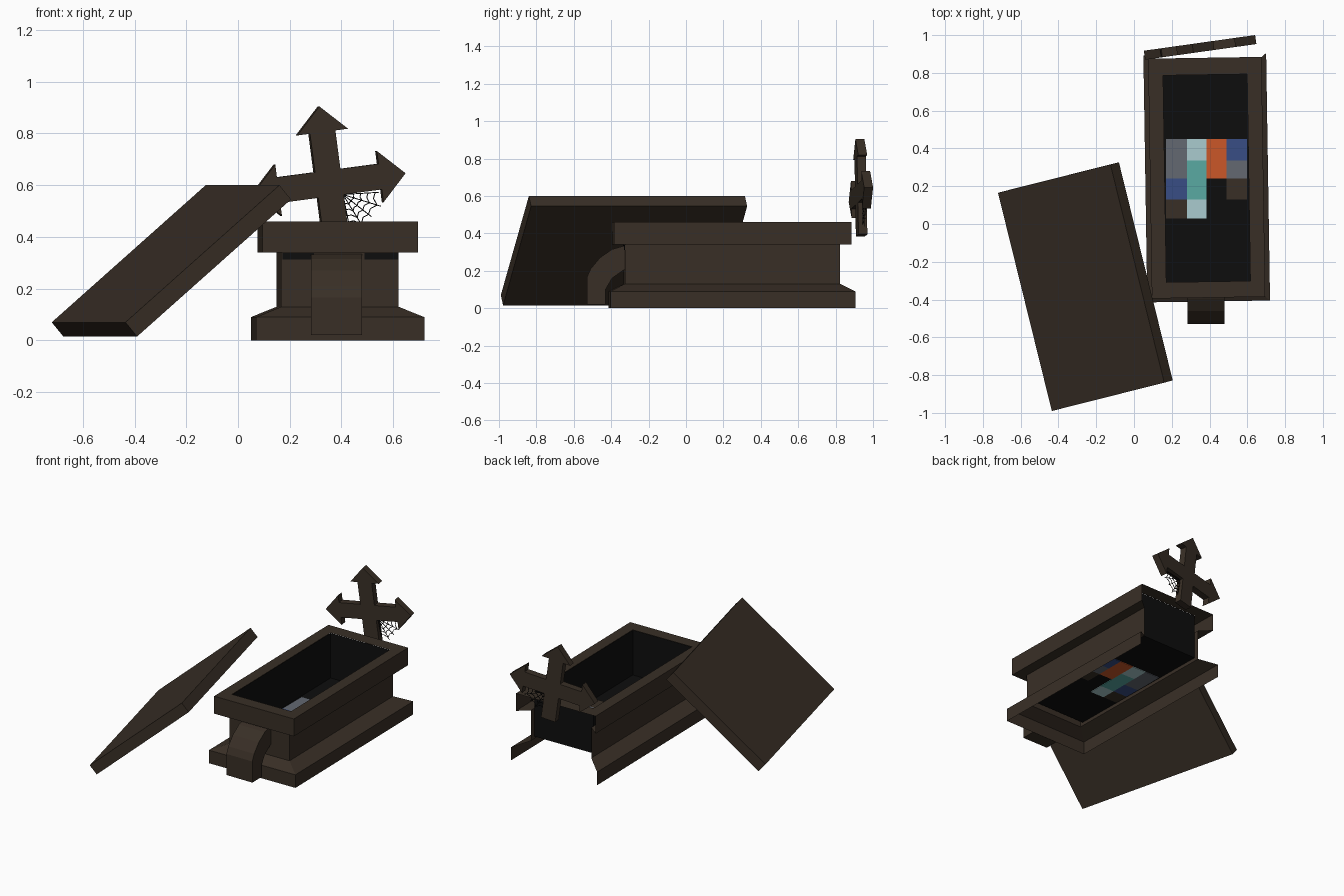
import bpy, bmesh, math
from mathutils import Matrix, Vector

if "Cube" in bpy.data.objects:
    bpy.data.objects.remove(bpy.data.objects["Cube"])


def material(name, rgb):
    m = bpy.data.materials.new(name)
    m.diffuse_color = (*rgb, 1)
    m.use_nodes = True
    m.node_tree.nodes["Principled BSDF"].inputs["Base Color"].default_value = m.diffuse_color
    return m


BROWN = material("dark brown", (0.040, 0.028, 0.019))
BLACK = material("black", (0.004, 0.004, 0.004))
GREY = material("grey", (0.125, 0.138, 0.165))
PALE = material("pale blue", (0.40, 0.60, 0.62))
TEAL = material("teal", (0.10, 0.40, 0.36))
ORANGE = material("orange", (0.60, 0.095, 0.022))
BLUE = material("blue", (0.040, 0.075, 0.235))

# Slightly turned frame of the tomb, and the leaning frame of the cross
TOMB = Matrix.Translation((0.385, 0.24, 0)) @ Matrix.Rotation(math.radians(0.9), 4, 'Z')
CROSS = (Matrix.Translation((0.35, 0.935, 0.607)) @ Matrix.Rotation(math.radians(8), 4, 'Z')
         @ Matrix.Rotation(math.radians(-7.5), 4, 'Y'))


def make(name, verts, faces, mat, matrix=Matrix(), solid=False):
    mesh = bpy.data.meshes.new(name)
    mesh.from_pydata([matrix @ Vector(v) for v in verts], [], faces)
    if solid:
        bm = bmesh.new()
        bm.from_mesh(mesh)
        bmesh.ops.recalc_face_normals(bm, faces=bm.faces)
        bm.to_mesh(mesh)
        bm.free()
    mesh.materials.append(mat)
    ob = bpy.data.objects.new(name, mesh)
    bpy.context.collection.objects.link(ob)
    return ob


def prism(name, outline, offset, mat, matrix=Matrix()):
    """Extrude a closed 3D outline along an offset vector."""
    n = len(outline)
    base = [Vector(p) for p in outline]
    verts = base + [p + Vector(offset) for p in base]
    faces = [list(range(n)), list(range(2 * n - 1, n - 1, -1))]
    faces += [[i, (i + 1) % n, n + (i + 1) % n, n + i] for i in range(n)]
    return make(name, verts, faces, mat, matrix, True)


def u_shell(name, profile):
    """Sweep (half width, front y, back y, z) points round left, front and right, open at the back."""
    n = len(profile)
    verts = []
    for sx, back in ((-1, True), (-1, False), (1, False), (1, True)):
        verts += [(sx * w, b if back else f, z) for w, f, b, z in profile]
    faces = [[j * n + i, (j + 1) * n + i, (j + 1) * n + i + 1, j * n + i + 1]
             for j in range(3) for i in range(n - 1)]
    return make(name, verts, faces, BROWN, TOMB)


# Tomb shells: flared plinth, body, overhanging rim
u_shell("plinth", [(.325, -.65, .66, 0), (.325, -.65, .66, .09), (.227, -.57, .58, .13)])
u_shell("body", [(.227, -.57, .58, .13), (.227, -.57, .58, .34)])
u_shell("rim", [(.227, -.57, .58, .34), (.30, -.63, .64, .34),
                (.30, -.63, .64, .46), (.2225, -.545, .55, .46)])
make("rim_back", [(-.2225, .55, .46), (.2225, .55, .46), (.30, .64, .46), (-.30, .64, .46)],
     [[0, 1, 2, 3]], BROWN, TOMB)

# Dark open box inside the tomb
FLOOR = 0.15
w, f, b = .2225, -.545, .55
corners = [(-w, f), (w, f), (w, b), (-w, b)]
make("inner_box", [(x, y, FLOOR) for x, y in corners] + [(x, y, .459) for x, y in corners],
     [[0, 1, 2, 3]] + [[(i + 1) % 4, i, 4 + i, 4 + (i + 1) % 4] for i in range(4)],
     BLACK, TOMB)

# Dark gaps under the front of the rim
for side, x0, x1 in (("left", -.222, -.10), ("right", .095, .227)):
    prism("gap_" + side, [(x0, -.573, .312), (x1, -.573, .312), (x1, -.573, .338), (x0, -.573, .338)],
          (0, .004, 0), BLACK, TOMB)

# Coloured patches on the floor: x0, x1, y0, y1
patches = [(.17, .28, .24, .45, GREY), (.28, .385, .335, .45, PALE), (.28, .385, .13, .335, TEAL),
           (.385, .49, .24, .45, ORANGE), (.49, .598, .335, .45, BLUE), (.49, .598, .24, .335, GREY),
           (.49, .598, .13, .24, BROWN), (.17, .28, .13, .24, BLUE), (.17, .28, .03, .13, BROWN),
           (.28, .385, .03, .13, PALE)]
for i, (x0, x1, y0, y1, mat) in enumerate(patches):
    z = FLOOR - .004
    prism(f"floor_patch_{i}", [(x0, y0, z), (x1, y0, z), (x1, y1, z), (x0, y1, z)], (0, 0, .008), mat)

# Curved buttress at the front
curve = [(-.53, .02), (-.53, .165), (-.51, .21), (-.46, .27), (-.395, .315), (-.325, .335),
         (-.325, .21), (-.395, .16), (-.43, .1), (-.43, .02)]
prism("front_buttress", [(.283, y, z) for y, z in curve], (.197, 0, 0), BROWN)

# Fallen lid leaning on the tomb
start, along, up = Vector((-.72, .165, .07)), Vector((.285, -1.155, 0)), Vector((.595, .15, .53))
prism("lid", [start, start + along, start + along + up, start + up], (.045, .012, -.055), BROWN)

# Cross with pointed ends; the foot is plain
arm = [(.05, .05), (.05, .2), (.1, .2), (0, .3), (-.1, .2), (-.05, .2)]
outline = []
for k in range(3):  # right arm, top, left arm
    a = math.radians(-90 + 90 * k)
    outline += [(x * math.cos(a) - z * math.sin(a), x * math.sin(a) + z * math.cos(a)) for x, z in arm]
outline += [(-.05, -.05), (-.05, -.22), (.05, -.22)]
prism("cross", [(x, -.024, z) for x, z in outline], (0, .048, 0), BROWN, CROSS)


# Cobweb in the corner between foot and arm
def strand(name, p, q, width=.0035):
    d = (Vector(q) - Vector(p)).normalized() * width / 2
    pts = [(p[0] - d.y, p[1] + d.x), (q[0] - d.y, q[1] + d.x),
           (q[0] + d.y, q[1] - d.x), (p[0] + d.y, p[1] - d.x)]
    prism(name, [(x, -.001, z) for x, z in pts], (0, .002, 0), BLACK, CROSS)


def web_point(k, t):
    a = math.radians(-4 - 20.5 * k)
    r = t * (.14, .155, .14, .15, .12)[k]
    return (.05 + r * math.cos(a), -.05 + r * math.sin(a))


for k in range(5):
    strand(f"web_spoke_{k}", web_point(k, 0), web_point(k, 1))
    if k < 4:
        for t in (.3, .5, .7, .9):
            mid = (Vector(web_point(k, t)) + Vector(web_point(k + 1, t))) / 2
            mid = mid.lerp(Vector((.05, -.05)), .08)
            strand(f"web_ring_{k}_{t}_a", web_point(k, t), mid)
            strand(f"web_ring_{k}_{t}_b", mid, web_point(k + 1, t))
